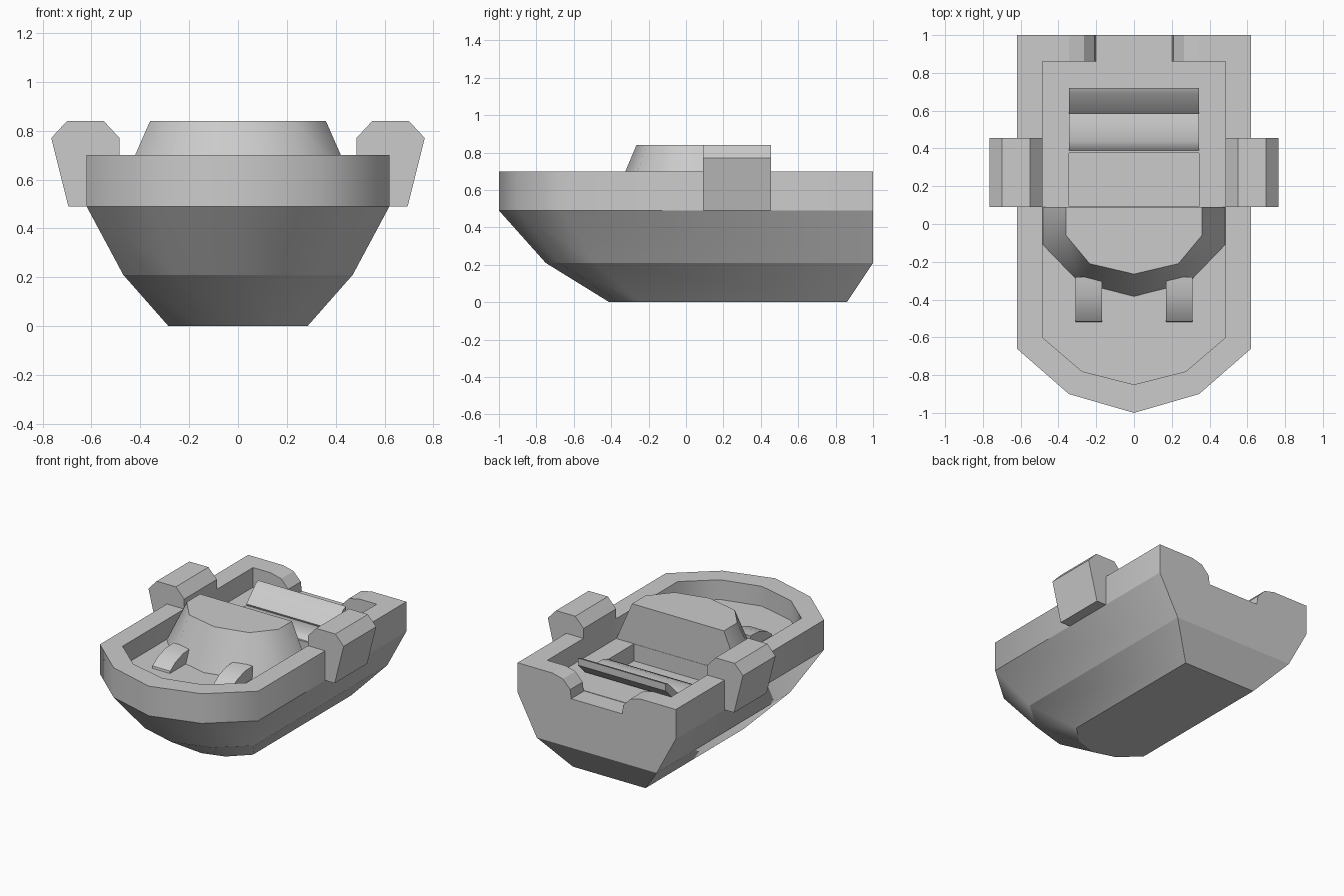
import bpy, bmesh
from math import radians

if "Cube" in bpy.data.objects:
    bpy.data.objects.remove(bpy.data.objects["Cube"])

DECK = 0.56


def make_object(name, bm):
    bmesh.ops.recalc_face_normals(bm, faces=bm.faces)
    mesh = bpy.data.meshes.new(name)
    bm.to_mesh(mesh)
    bm.free()
    obj = bpy.data.objects.new(name, mesh)
    bpy.context.collection.objects.link(obj)
    return obj


def ring(z, stern, side, shoulder, bow):
    """Symmetric plan outline: side and shoulder are (half width, y)."""
    half = [(side[0], stern), side, shoulder]
    return [(x, y, z) for x, y in half] + [(0, bow, z)] + [(-x, y, z) for x, y in reversed(half)]


def loft(name, rings):
    bm = bmesh.new()
    loops = [[bm.verts.new(p) for p in r] for r in rings]
    for a, b in zip(loops, loops[1:]):
        for i in range(len(a)):
            j = (i + 1) % len(a)
            bm.faces.new((a[i], a[j], b[j], b[i]))
    bm.faces.new(loops[0])
    bm.faces.new(loops[-1])
    return make_object(name, bm)


def prism(name, profile, axis, lo, hi):
    """Extrude a profile: (y, z) points along x, or (x, z) points along y."""
    place = (lambda p, t: (t, *p)) if axis == 'X' else (lambda p, t: (p[0], t, p[1]))
    bm = bmesh.new()
    a, b = ([bm.verts.new(place(p, t)) for p in profile] for t in (lo, hi))
    bm.faces.new(a)
    bm.faces.new(b)
    for i in range(len(a)):
        j = (i + 1) % len(a)
        bm.faces.new((a[i], a[j], b[j], b[i]))
    return make_object(name, bm)


def activate(obj):
    bpy.ops.object.select_all(action='DESELECT')
    obj.select_set(True)
    bpy.context.view_layer.objects.active = obj


def cut(obj, cutter):
    mod = obj.modifiers.new("cut", 'BOOLEAN')
    mod.operation, mod.solver, mod.object = 'DIFFERENCE', 'EXACT', cutter
    activate(obj)
    bpy.ops.object.modifier_apply(modifier=mod.name)
    bpy.data.objects.remove(cutter)


def shade_round_bow(obj):
    """Smooth around the bow, with crisp horizontal creases."""
    bm = bmesh.new()
    bm.from_mesh(obj.data)
    for f in bm.faces:
        f.smooth = True
    for e in bm.edges:
        level = abs(e.verts[0].co.z - e.verts[1].co.z) < 1e-4
        e.smooth = not (level or e.calc_face_angle(0) > radians(50))
    bm.to_mesh(obj.data)
    bm.free()


# hull: keel, chine, waterline, outer rim, inner rim, deck
hull = loft("hull", [
    ring(0.00, 0.86, (0.285, -0.24), (0.155, -0.365), -0.41),
    ring(0.21, 1.0, (0.47, -0.49), (0.26, -0.675), -0.75),
    ring(0.49, 1.0, (0.62, -0.66), (0.345, -0.90), -1.0),
    ring(0.70, 1.0, (0.62, -0.66), (0.345, -0.90), -1.0),
    ring(0.70, 0.86, (0.485, -0.60), (0.275, -0.78), -0.85),
    ring(DECK, 0.86, (0.485, -0.60), (0.275, -0.78), -0.85)])

# transom notch with rounded shoulders
half = [(0.20, 0.557), (0.208, 0.62), (0.265, 0.68), (0.345, 0.70), (0.345, 0.8)]
cut(hull, prism("notch_cutter", half + [(-x, z) for x, z in reversed(half)], 'Y', 0.855, 1.1))

# footwell between cabin and seat
well = [(0.092, 0.44), (0.375, 0.44), (0.375, 0.8), (0.092, 0.8)]
cut(hull, prism("footwell_cutter", well, 'X', -0.345, 0.345))
shade_round_bow(hull)

# forward cabin
cabin = loft("cabin", [
    ring(DECK - 0.005, 0.09, (0.485, -0.11), (0.29, -0.312), -0.385),
    ring(0.84, 0.09, (0.36, -0.06), (0.235, -0.21), -0.265)])
shade_round_bow(cabin)

# bench seat cushion and leaning backrest
parts = [
    prism("seat", [(0.375, 0.54), (0.395, 0.57), (0.44, 0.585), (0.53, 0.585),
                   (0.60, 0.57), (0.60, 0.54)], 'X', -0.344, 0.344),
    prism("backrest", [(0.72, 0.70), (0.69, 0.69), (0.585, 0.585), (0.60, 0.55),
                       (0.64, 0.57), (0.72, 0.65)], 'X', -0.344, 0.344)]

# side pods and bow wedges, one per side
pod = [(0.485, 0.69), (0.485, 0.77), (0.55, 0.84), (0.70, 0.84),
       (0.765, 0.77), (0.695, 0.49), (0.60, 0.49), (0.60, 0.69)]
wedge = [(-0.52, 0.55), (-0.515, 0.575), (-0.46, 0.615), (-0.37, 0.645),
         (-0.28, 0.65), (-0.28, 0.55)]
for side, s in (("right", 1), ("left", -1)):
    parts.append(prism(f"side_pod_{side}", [(s * x, z) for x, z in pod], 'Y', 0.09, 0.455))
    parts.append(prism(f"bow_wedge_{side}", wedge, 'X', s * 0.17, s * 0.31))

for obj in parts:
    activate(obj)
    bpy.ops.object.shade_smooth_by_angle(angle=radians(40))
